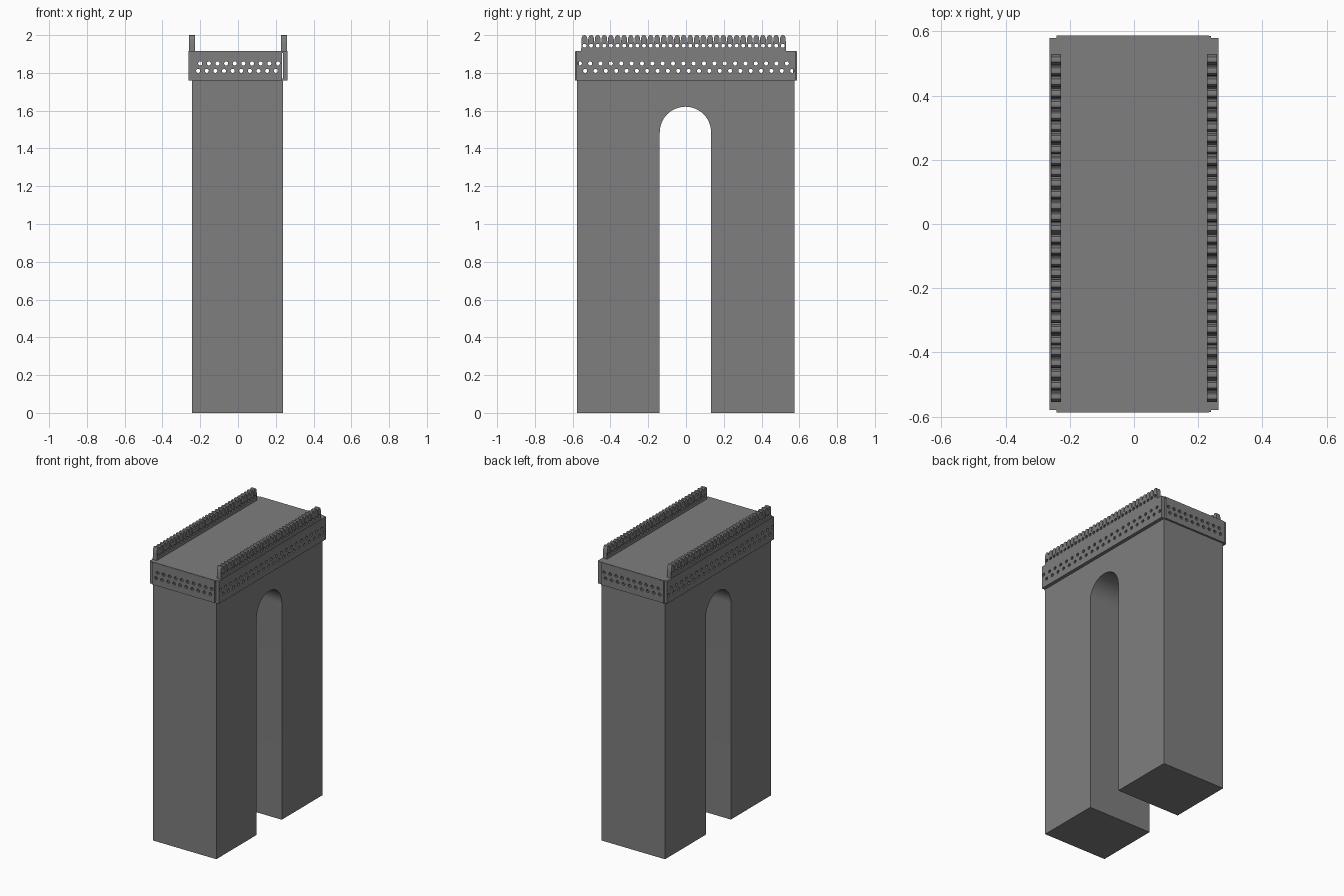
import bpy, bmesh
from math import cos, sin, pi, radians
from mathutils import Matrix

cube = bpy.data.objects.get("Cube")
if cube:
    bpy.data.objects.remove(cube, do_unlink=True)

stone = bpy.data.materials.new("grey_stone")
stone.use_nodes = True
GREY = (0.21, 0.21, 0.21, 1)
stone.diffuse_color = GREY
stone.node_tree.nodes["Principled BSDF"].inputs["Base Color"].default_value = GREY

# Axes that stand a flat outline upright
ALONG_Y = Matrix(((0, 0, 1, 0), (1, 0, 0, 0), (0, 1, 0, 0), (0, 0, 0, 1)))
ALONG_X = Matrix(((1, 0, 0, 0), (0, 0, -1, 0), (0, 1, 0, 0), (0, 0, 0, 1)))
FLAT = Matrix.Identity(4)
parts = []


def circle(u, v, r, n=10):
    return [(u + r * cos(2 * pi * i / n), v + r * sin(2 * pi * i / n)) for i in range(n)]


def rect(u0, u1, v0, v1):
    return [(u0, v0), (u1, v0), (u1, v1), (u0, v1)]


def slab(name, loops, axes, offset, thickness, inward=False):
    """Fill an outline with holes, extrude it and stand it up."""
    curve = bpy.data.curves.new(name, "CURVE")
    curve.dimensions = "2D"
    curve.fill_mode = "BOTH"
    curve.extrude = thickness / 2
    for loop in loops:
        spline = curve.splines.new("POLY")
        spline.points.add(len(loop) - 1)
        for p, (u, v) in zip(spline.points, loop):
            p.co = (u, v, 0, 1)
        spline.use_cyclic_u = True
    temp = bpy.data.objects.new(name + "_outline", curve)
    bpy.context.collection.objects.link(temp)
    bpy.context.view_layer.update()
    mesh = bpy.data.meshes.new_from_object(temp.evaluated_get(bpy.context.evaluated_depsgraph_get()))
    bpy.data.objects.remove(temp, do_unlink=True)
    mesh.name = name
    mesh.transform(Matrix.Translation(offset) @ axes)
    bm = bmesh.new()
    bm.from_mesh(mesh)
    bmesh.ops.remove_doubles(bm, verts=bm.verts, dist=0.0001)
    bmesh.ops.recalc_face_normals(bm, faces=bm.faces)
    if inward:
        bmesh.ops.reverse_faces(bm, faces=bm.faces)
    bm.to_mesh(mesh)
    bm.free()
    mesh.materials.clear()
    mesh.materials.append(stone)
    ob = bpy.data.objects.new(name, mesh)
    bpy.context.collection.objects.link(ob)
    parts.append(ob)


# Tower body with an arched passage
R, SPRING, MID = 0.136, 1.485, -0.003
arch = [(MID - R * cos(pi * i / 24), SPRING + R * sin(pi * i / 24)) for i in range(25)]
body = [(-0.576, 0), (MID - R, 0)] + arch + [(MID + R, 0), (0.574, 0), (0.574, 1.77), (-0.576, 1.77)]
slab("tower_body", [body], ALONG_Y, (-0.002, 0, 0), 0.482)

# Deck closing the hollow band
LOW, TOP = 1.76, 1.915
slab("deck", [rect(-0.24, 0.24, -0.586, 0.586)], FLAT, (0, 0, TOP - 0.005), 0.01)


def rows(first, step, count):
    """Two staggered, mirrored rows of round holes."""
    upper = [circle(first + i * step, 1.85, 0.011) for i in range(count)]
    lower = [circle(-first - i * step, 1.811, 0.011) for i in range(count)]
    return upper + lower


# Perforated band around the top
for side, word in ((1, "left"), (-1, "right")):
    slab(word + "_band", [rect(-0.58, 0.58, LOW, TOP)] + rows(-0.562, 0.0548, 21),
         ALONG_Y, (side * 0.25, 0, 0), 0.025)
for side, word in ((-1, "front"), (1, "back")):
    slab(word + "_band", [rect(-0.242, 0.234, LOW, TOP - 0.003)] + rows(-0.2, 0.0457, 10),
         ALONG_X, (0, side * 0.577, 0), 0.02, inward=True)

# Parapets of round-topped pickets, each pierced once
COUNT, PITCH, START = 31, 0.035, -0.555
picket = [(0.001, 1.955), (0.003, 1.986), (0.009, 1.998), (0.0175, 2.0)]
picket += [(PITCH - u, v) for u, v in reversed(picket[:3])]
crest = [(START + i * PITCH + u, v) for i in range(COUNT) for u, v in picket]
end = START + COUNT * PITCH
outline = [(end, 1.91), (START, 1.91)] + crest
holes = [circle(START + (i + 0.5) * PITCH, 1.944, 0.0105) for i in range(COUNT)]
for side, word in ((1, "left"), (-1, "right")):
    slab(word + "_parapet", [outline] + holes, ALONG_Y, (side * 0.243, 0, 0), 0.031)

# Smooth the curved faces and keep the corners crisp
bpy.ops.object.select_all(action="DESELECT")
for ob in parts:
    ob.select_set(True)
bpy.context.view_layer.objects.active = parts[0]
bpy.ops.object.shade_smooth_by_angle(angle=radians(30))
